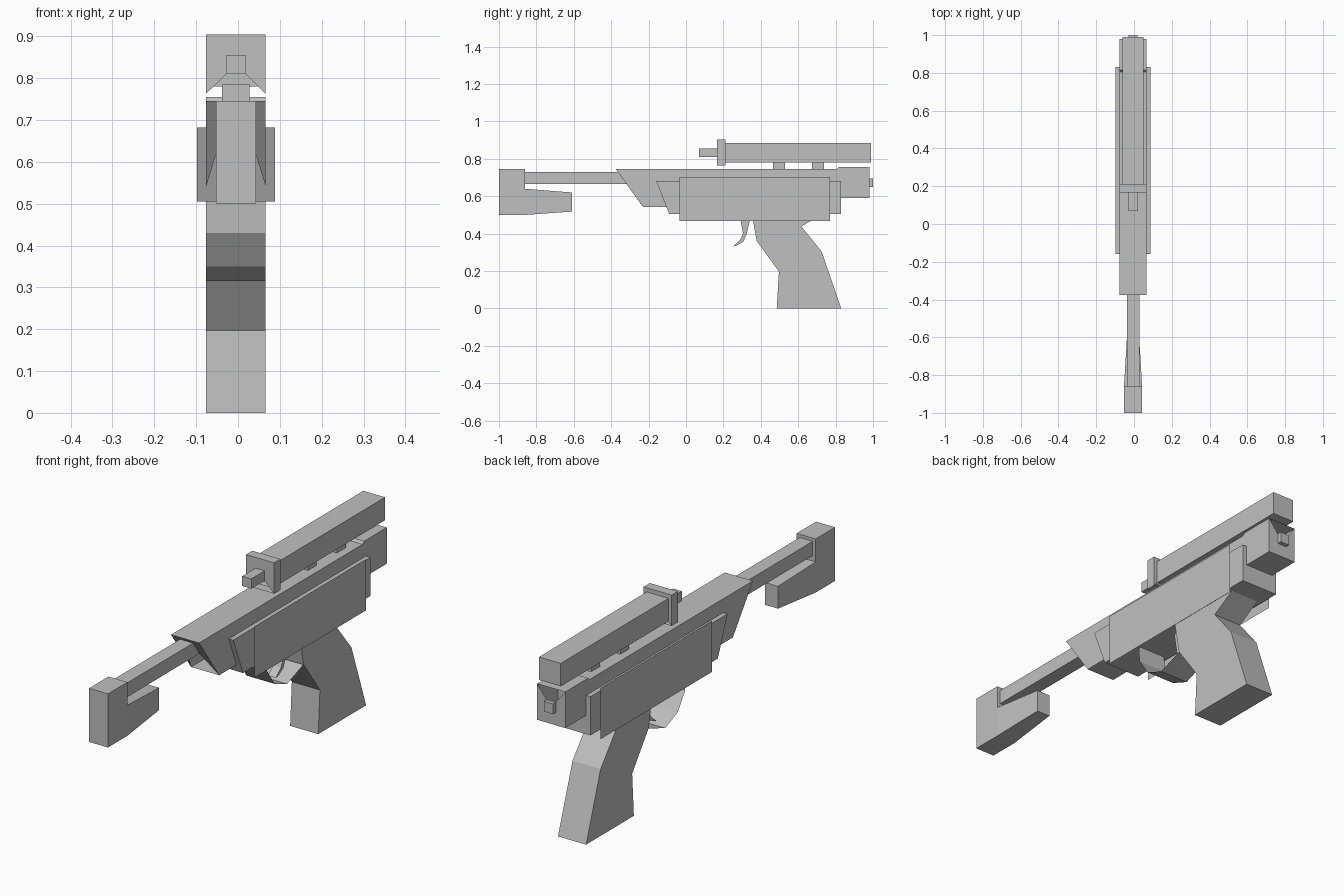
import bpy
import bmesh

cube = bpy.data.objects.get("Cube")
if cube:
    bpy.data.objects.remove(cube, do_unlink=True)

grey = bpy.data.materials.new("plain grey")
grey.use_nodes = True
COLOR = (0.53, 0.53, 0.53, 1)
grey.diffuse_color = COLOR
grey.node_tree.nodes["Principled BSDF"].inputs["Base Color"].default_value = COLOR

MID = -0.005      # centre line of the body
HALF = 0.071      # half width of body and grip
BOTTOM, RIGHT, TOP, LEFT = range(4)


def finish(name, bm):
    bmesh.ops.recalc_face_normals(bm, faces=bm.faces)
    mesh = bpy.data.meshes.new(name)
    bm.to_mesh(mesh)
    bm.free()
    mesh.materials.append(grey)
    obj = bpy.data.objects.new(name, mesh)
    bpy.context.collection.objects.link(obj)
    return obj


def loft(name, rings, openings=()):
    """Bridge rectangles (y_low, y_high, half_width, z_low, z_high) along y.
    openings lists (segment, side) pairs left without a face."""
    bm = bmesh.new()
    loops = []
    for y0, y1, w, z0, z1 in rings:
        corners = [(-w, y0, z0), (w, y0, z0), (w, y1, z1), (-w, y1, z1)]
        loops.append([bm.verts.new((MID + x, y, z)) for x, y, z in corners])
    for i, (a, b) in enumerate(zip(loops, loops[1:])):
        for side in range(4):
            if (i, side) not in openings:
                n = (side + 1) % 4
                bm.faces.new((a[side], a[n], b[n], b[side]))
    bm.faces.new(loops[0])
    bm.faces.new(loops[-1])
    return finish(name, bm)


def prism(name, profile, half):
    """Extrude a side profile of (y, z) points across x."""
    bm = bmesh.new()
    face = bm.faces.new([bm.verts.new((MID - half, y, z)) for y, z in profile])
    new = bmesh.ops.extrude_face_region(bm, geom=[face])["geom"]
    verts = [v for v in new if isinstance(v, bmesh.types.BMVert)]
    bmesh.ops.translate(bm, verts=verts, vec=(2 * half, 0, 0))
    return finish(name, bm)


# Body with barrel, open slanted front and open rear socket with knob
loft("body_and_barrel", [
    (-0.87, -0.87, 0.033, 0.665, 0.73),
    (-0.318, -0.364, 0.033, 0.665, 0.73),
    (-0.23, -0.375, HALF, 0.542, 0.745),
    (0.805, 0.805, HALF, 0.542, 0.745),
    (0.815, 0.815, HALF, 0.59, 0.755),
    (0.98, 0.98, HALF, 0.59, 0.755),
    (0.98, 0.98, 0.023, 0.648, 0.695),
    (1.0, 1.0, 0.023, 0.648, 0.695),
], {(1, BOTTOM), (5, TOP)})

# Muzzle block with the tapered arm reaching back under the barrel
loft("muzzle_block", [
    (-1.0, -1.0, 0.048, 0.5, 0.745),
    (-0.86, -0.86, 0.048, 0.5, 0.745),
    (-0.86, -0.86, 0.048, 0.5, 0.64),
    (-0.61, -0.61, 0.033, 0.518, 0.62),
])

# Scope: front nub, collar open at the lower edge, long tube
loft("scope", [
    (0.07, 0.07, 0.023, 0.81, 0.855),
    (0.167, 0.167, 0.023, 0.81, 0.855),
    (0.167, 0.167, HALF, 0.763, 0.904),
    (0.212, 0.212, HALF, 0.763, 0.904),
    (0.212, 0.212, 0.055, 0.78, 0.885),
    (0.99, 0.99, 0.055, 0.78, 0.885),
], {(1, BOTTOM), (3, BOTTOM)})

for label, y in (("front", 0.465), ("rear", 0.675)):
    loft(label + "_scope_mount", [(y, y, 0.033, 0.74, 0.785),
                                  (y + 0.063, y + 0.063, 0.033, 0.74, 0.785)])

# Wider receiver section below the top cover
prism("receiver", [(-0.16, 0.682), (-0.09, 0.505), (0.83, 0.505), (0.83, 0.682)], 0.093)

# Flat side panels standing just off the receiver
for label, x in (("left", 0.108), ("right", -0.108)):
    bm = bmesh.new()
    bm.faces.new([bm.verts.new((x, y, z)) for y, z in
                  ((-0.035, 0.468), (0.77, 0.468), (0.77, 0.702), (-0.035, 0.702))])
    panel = finish(label + "_side_panel", bm)
    if x < 0:
        panel.data.flip_normals()

# Grip
prism("grip", [(0.35, 0.51), (0.36, 0.46), (0.378, 0.36), (0.497, 0.197), (0.485, 0),
               (0.83, 0), (0.725, 0.305), (0.617, 0.438), (0.74, 0.51)], HALF)

# Trigger
prism("trigger", [(0.285, 0.51), (0.305, 0.40), (0.288, 0.365), (0.252, 0.332),
                  (0.268, 0.335), (0.305, 0.355), (0.325, 0.40), (0.35, 0.51)], 0.02)

# Trigger guard: thin bent strip as wide as the grip
bm = bmesh.new()
strip = [[bm.verts.new((MID + s * HALF, y, z)) for s in (-1, 1)] for y, z in
         ((0.11, 0.505), (0.115, 0.43), (0.17, 0.35), (0.26, 0.315), (0.378, 0.358))]
for (a, b), (c, d) in zip(strip, strip[1:]):
    bm.faces.new((a, b, d, c))
guard = finish("trigger_guard", bm)
if guard.data.polygons[0].normal.y > 0:
    guard.data.flip_normals()
